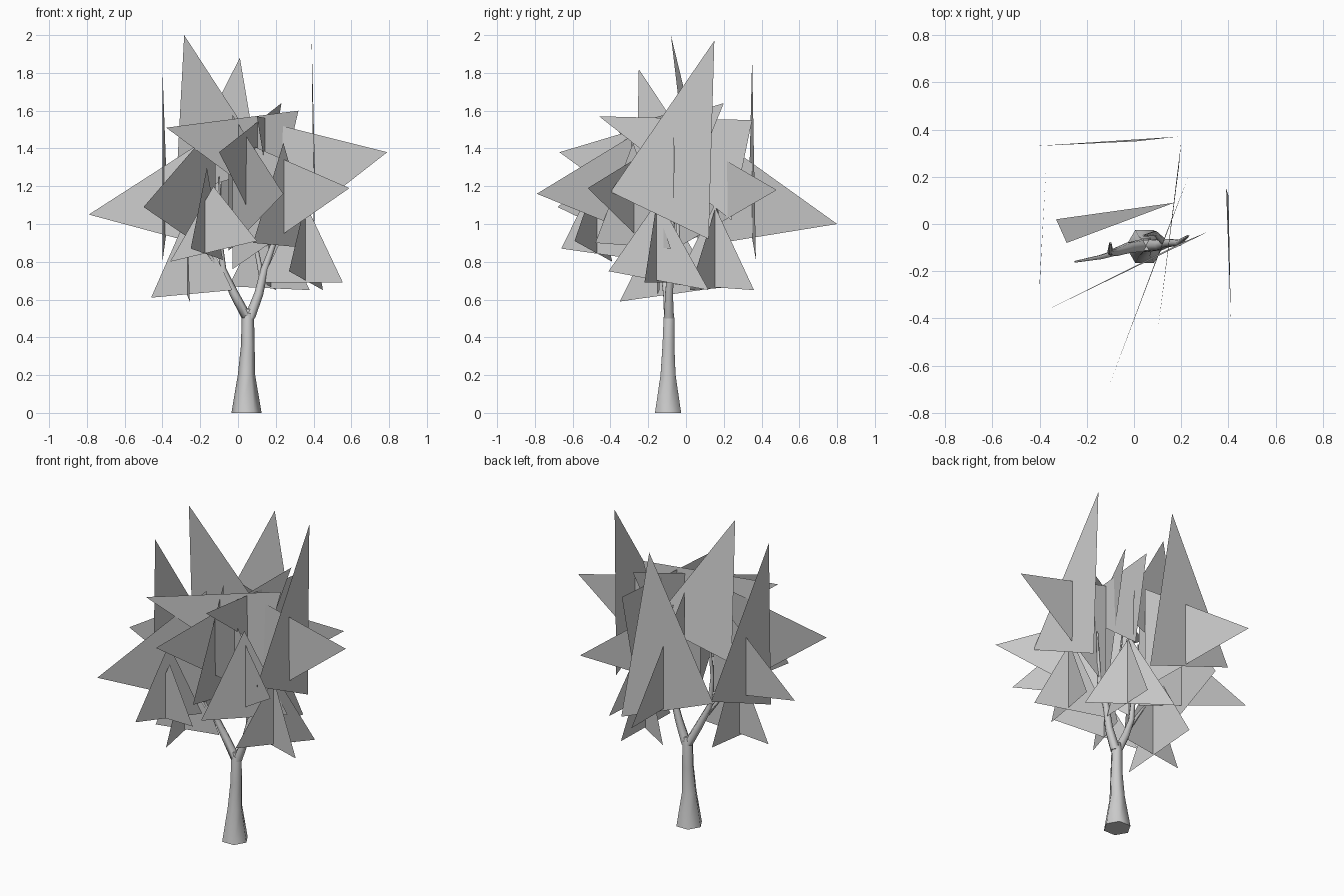
import bpy, math
from mathutils import Vector


def make(name, verts, faces):
    me = bpy.data.meshes.new(name)
    me.from_pydata(verts, [], faces)
    ob = bpy.data.objects.new(name, me)
    bpy.context.collection.objects.link(ob)
    return ob


def tube(name, path, sides=6):
    """Tapered limb: path holds (x, y, z, radius) stations."""
    pts = [Vector(p[:3]) for p in path]
    verts, faces = [], []
    for i, p in enumerate(pts):
        d = (pts[min(i + 1, len(pts) - 1)] - pts[max(i - 1, 0)]).normalized()
        if i == 0:
            d = Vector((0, 0, 1))
        u = Vector((0, 1, 0)).cross(d).normalized()
        v = d.cross(u)
        for k in range(sides):
            a = 2 * math.pi * k / sides
            verts.append(p + path[i][3] * (math.cos(a) * u + math.sin(a) * v))
    for i in range(len(pts) - 1):
        for k in range(sides):
            n = (k + 1) % sides
            a, b = i * sides, (i + 1) * sides
            faces.append((a + k, a + n, b + n, b + k))
    faces.append(tuple(reversed(range(sides))))
    faces.append(tuple(range(len(verts) - sides, len(verts))))
    ob = make(name, verts, faces)
    ob.data.shade_smooth()
    bpy.context.view_layer.objects.active = ob
    ob.select_set(True)
    bpy.ops.object.shade_smooth_by_angle(angle=math.radians(65))
    ob.select_set(False)
    return ob


def cards(name, tris):
    verts = [v for t in tris for v in t]
    make(name, verts, [(i, i + 1, i + 2) for i in range(0, len(verts), 3)])


def spray(tip, inner, z_hi, z_lo):
    """Vertical leaf card pointing outward from the trunk."""
    return (tip, (*inner, z_hi), (*inner, z_lo))


def tent(a, b, z_a, z_b, z_top):
    """Upright leaf card standing on a base line from a to b."""
    return ((*a, z_a), (*b, z_b), ((a[0] + b[0]) / 2, (a[1] + b[1]) / 2, z_top))


# Trunk and branches
tube("trunk", [(0.045, -0.095, 0, 0.08), (0.045, -0.095, 0.2, 0.046),
               (0.052, -0.093, 0.36, 0.036), (0.052, -0.09, 0.5, 0.033),
               (0.055, -0.09, 0.55, 0.025)])
tube("left_branch", [(0.05, -0.09, 0.5, 0.03), (-0.02, -0.1, 0.63, 0.024),
                     (-0.08, -0.12, 0.76, 0.018), (-0.1, -0.12, 0.95, 0.013),
                     (-0.1, -0.08, 1.25, 0.005)])
tube("right_branch", [(0.06, -0.09, 0.5, 0.03), (0.11, -0.09, 0.63, 0.024),
                      (0.14, -0.08, 0.76, 0.02), (0.19, -0.08, 0.9, 0.014),
                      (0.23, -0.05, 1.2, 0.005)])
tube("left_twig", [(-0.04, -0.11, 0.67, 0.015), (-0.14, -0.14, 0.82, 0.01),
                   (-0.25, -0.16, 0.98, 0.004)])
tube("middle_twig", [(0.13, -0.08, 0.7, 0.015), (0.09, -0.04, 0.9, 0.011),
                     (0.04, -0.05, 1.3, 0.004)])

# Tall crown cards reaching up
cards("crown_leaves", [
    ((-0.285, -0.08, 2.0), (0.17, 0.09, 1.3), (-0.33, 0.02, 1.15)),
    ((0.39, 0.15, 1.97), (0.41, -0.4, 1.17), (0.40, 0.12, 0.92)),
    ((-0.40, -0.25, 1.82), (-0.40, -0.27, 0.80), (-0.37, 0.28, 1.02)),
    ((0.01, 0.35, 1.88), (-0.42, 0.33, 1.04), (0.19, 0.37, 0.81)),
    ((-0.38, -0.37, 1.51), (0.32, -0.03, 1.60), (0.20, -0.08, 1.08)),
    ((0.10, -0.46, 1.57), (0.20, 0.35, 1.55), (0.19, 0.24, 1.02)),
    ((-0.10, -0.67, 1.38), (0.23, 0.20, 1.64), (0.12, -0.08, 0.95)),
])

# Cards fanning outward all round
cards("outer_leaves", [
    spray((-0.79, 0.05, 1.05), (-0.12, -0.1), 1.48, 0.87),
    spray((0.79, -0.06, 1.38), (0.15, -0.07), 1.54, 0.88),
    spray((0.59, -0.52, 1.19), (-0.03, -0.08), 1.46, 0.76),
    spray((0.24, -0.79, 1.16), (-0.03, -0.1), 1.58, 0.88),
    spray((-0.18, 0.80, 1.0), (-0.03, 0.06), 1.53, 0.88),
    spray((0.40, 0.48, 1.18), (-0.05, -0.07), 1.5, 0.86),
    spray((-0.50, -0.68, 1.09), (-0.12, -0.14), 1.53, 0.83),
])

# Crossed upright cards around the lower skirt
cards("lower_leaves", [
    tent((-0.36, -0.39), (0.1, -0.59), 0.80, 0.91, 1.2),
    tent((-0.25, -0.66), (-0.08, -0.24), 0.87, 0.81, 1.3),
    tent((-0.46, -0.16), (-0.03, -0.14), 0.61, 0.65, 1.1),
    tent((-0.255, -0.35), (-0.285, 0.15), 0.59, 0.66, 1.1),
    tent((0.555, -0.22), (0.12, -0.08), 0.69, 0.69, 1.15),
    tent((0.27, -0.41), (0.45, 0.12), 0.75, 0.65, 1.13),
    tent((-0.05, 0.3), (0.38, 0.02), 0.67, 0.65, 1.1),
    tent((0.2, 0.36), (0.15, -0.06), 0.65, 0.68, 1.1),
    tent((0.08, -0.48), (0.4, -0.08), 0.9, 0.87, 1.43),
])
